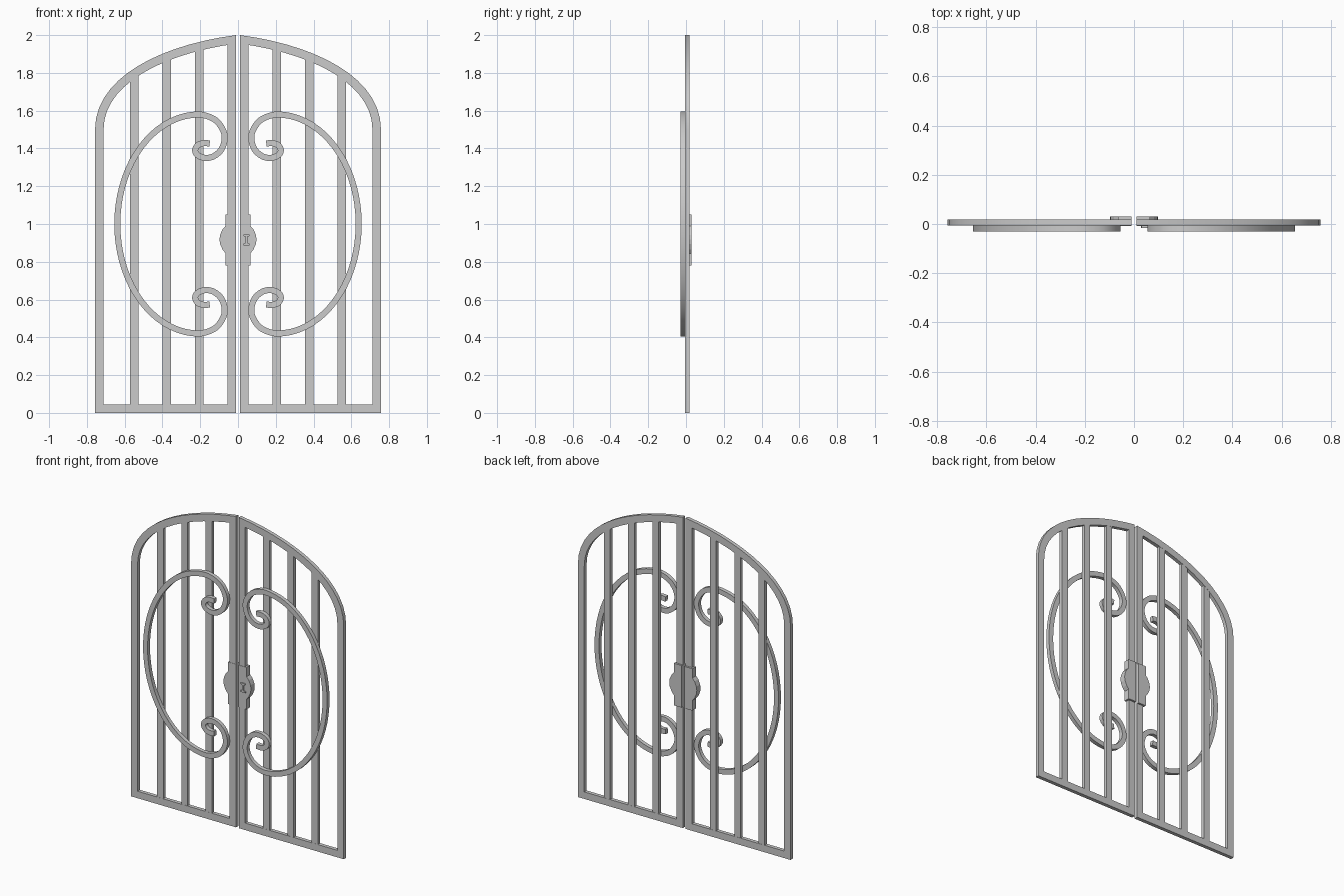
import bpy, bmesh, math
from mathutils import Vector

if "Cube" in bpy.data.objects:
    bpy.data.objects.remove(bpy.data.objects["Cube"])

FRONT, BACK = -0.006, 0.018


def finish(name, bm, smooth=False):
    bmesh.ops.recalc_face_normals(bm, faces=bm.faces)
    me = bpy.data.meshes.new(name)
    bm.to_mesh(me)
    bm.free()
    ob = bpy.data.objects.new(name, me)
    bpy.context.collection.objects.link(ob)
    if smooth:
        bpy.ops.object.select_all(action='DESELECT')
        ob.select_set(True)
        bpy.context.view_layer.objects.active = ob
        bpy.ops.object.shade_smooth_by_angle(angle=math.radians(35))
    return ob


def prism(name, outline, y0, y1, side):
    """Extrude an x/z outline along y; side = -1 mirrors it."""
    bm = bmesh.new()
    a = [bm.verts.new((side * x, y0, z)) for x, z in outline]
    b = [bm.verts.new((side * x, y1, z)) for x, z in outline]
    bm.faces.new(a)
    bm.faces.new(b)
    for i in range(len(a)):
        j = (i + 1) % len(a)
        bm.faces.new((a[i], a[j], b[j], b[i]))
    return finish(name, bm)


def ribbon(name, path, d0, d1, y0, y1, side, closed=False):
    """Rectangular bar along an x/z path, spanning offsets d0..d1 to its left."""
    bm = bmesh.new()
    pts = [Vector(p) for p in path]
    n = len(pts)
    rings = []
    for i, p in enumerate(pts):
        prev = pts[i - 1] if (i or closed) else None
        nxt = pts[(i + 1) % n] if (i < n - 1 or closed) else None
        u = (p - prev if prev else nxt - p).normalized()
        v = (nxt - p if nxt else p - prev).normalized()
        n1, n2 = Vector((-u.y, u.x)), Vector((-v.y, v.x))
        m = (n1 + n2) / (1 + n1.dot(n2))
        a, b = p + m * d0, p + m * d1
        rings.append([bm.verts.new((side * q.x, y, q.y))
                      for q, y in ((a, y0), (b, y0), (b, y1), (a, y1))])
    for i in range(n if closed else n - 1):
        r, s = rings[i], rings[(i + 1) % n]
        for k in range(4):
            l = (k + 1) % 4
            bm.faces.new((r[k], r[l], s[l], s[k]))
    if not closed:
        bm.faces.new(rings[0])
        bm.faces.new(rings[-1])
    return finish(name, bm, True)


def catmull(ctrl, steps):
    """Smooth path through ctrl[1:-1]."""
    c = [Vector(p) for p in ctrl]
    out = []
    for i in range(1, len(c) - 2):
        a, b, d, e = c[i - 1:i + 3]
        for k in range(steps):
            t = k / steps
            out.append(0.5 * (2 * b + (d - a) * t + (2 * a - 5 * b + 4 * d - e) * t * t
                              + (3 * b - a - 3 * d + e) * t ** 3))
    return out + [c[-2]]


# Arched top edge, from the outer post to the meeting edge
p0, p1, p2, p3 = (Vector(p) for p in ((.757, 1.5), (.757, 1.78), (.4, 1.95), (.01, 2.0)))
arch = []
for k in range(15):
    t = k / 14
    arch.append(p0 * (1 - t) ** 3 + p1 * 3 * t * (1 - t) ** 2 + p2 * 3 * t * t * (1 - t) + p3 * t ** 3)


def arch_z(x):
    for a, b in zip(arch, arch[1:]):
        if b.x <= x <= a.x:
            return a.y + (b.y - a.y) * (x - a.x) / (b.x - a.x)


# Scroll centre line: half ellipse between two curls, symmetric about z = 1
arc = [(0.205 + 0.434 * math.sin(math.radians(a)), 1 + 0.58 * math.cos(math.radians(a)))
       for a in range(0, 91, 5)]
curl = catmull([arc[2], arc[0], (.13, 1.557), (.086, 1.51), (.070, 1.455), (.088, 1.395),
                (.130, 1.358), (.175, 1.35), (.214, 1.365), (.227, 1.392), (.211, 1.418),
                (.182, 1.428), (.15, 1.426), (.13, 1.422)], 5)
upper = [tuple(p) for p in reversed(curl)] + arc[1:]
scroll = upper + [(x, 2 - z) for x, z in reversed(upper[:-1])]

lock = [(.010, .78), (.066, .78), (.066, .845), (.082, .865), (.095, .895), (.098, .918),
        (.095, .942), (.082, .972), (.066, .99), (.066, 1.05), (.010, 1.05)]

for side, label in ((-1, "left"), (1, "right")):
    # Leaf frame
    ribbon(label + "_frame", [(.01, 0), (.757, 0)] + arch, 0, .045, FRONT, BACK, side, True)
    # Vertical bars, tops following the arch
    for i, x in enumerate((.205, .378, .55)):
        a, b = x - .022, x + .022
        prism(f"{label}_bar_{i + 1}",
              [(a, .03), (b, .03), (b, arch_z(b) - .03), (a, arch_z(a) - .03)],
              FRONT + .001, BACK - .001, side)
    # Scroll on the front face
    ribbon(label + "_scroll", scroll, -.016, .016, -.03, FRONT + .001, side)
    # Lock case
    prism(label + "_lock_case", lock, FRONT - .002, .03, side)

# Small latch fitting on the right lock case
latch = [(.028, .886), (.062, .886), (.062, .895), (.050, .899), (.050, .932), (.060, .936),
         (.060, .945), (.030, .945), (.030, .936), (.040, .932), (.040, .899), (.028, .895)]
prism("latch", latch, -.016, FRONT, 1)
